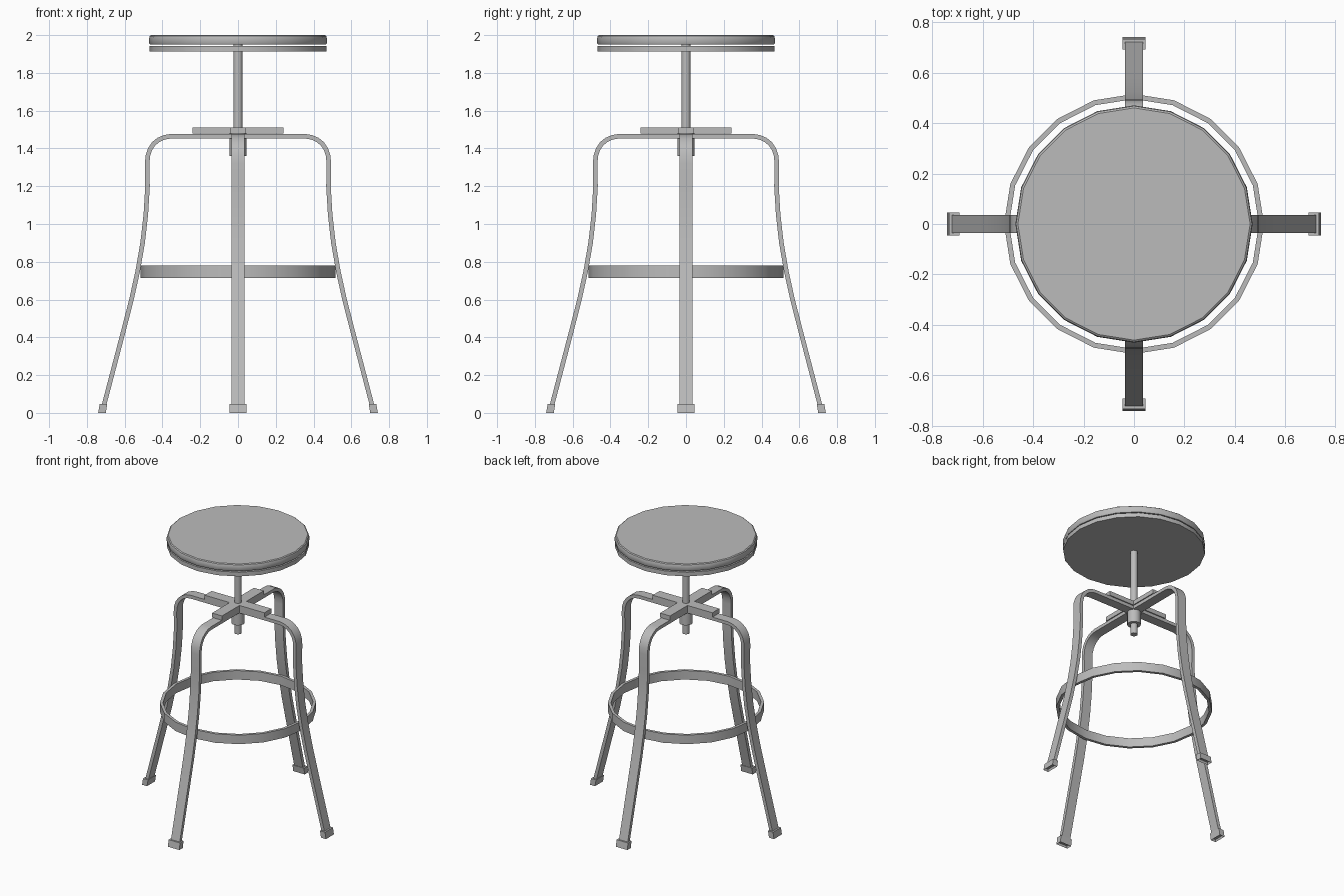
import bpy, bmesh, math
from mathutils import Vector, Matrix

cube = bpy.data.objects.get("Cube")
if cube:
    bpy.data.objects.remove(cube, do_unlink=True)

metal = bpy.data.materials.new("grey metal")
metal.use_nodes = True
GREY = (0.5, 0.5, 0.5, 1)
metal.diffuse_color = GREY
metal.node_tree.nodes["Principled BSDF"].inputs["Base Color"].default_value = GREY


def finish(name, bm, angle=35):
    bmesh.ops.recalc_face_normals(bm, faces=bm.faces)
    mesh = bpy.data.meshes.new(name)
    bm.to_mesh(mesh)
    bm.free()
    mesh.materials.append(metal)
    ob = bpy.data.objects.new(name, mesh)
    bpy.context.collection.objects.link(ob)
    bpy.ops.object.select_all(action='DESELECT')
    ob.select_set(True)
    bpy.context.view_layer.objects.active = ob
    bpy.ops.object.shade_smooth_by_angle(angle=math.radians(angle))
    return ob


def lathe(name, profile, sides, closed=False):
    """Turn an (r, z) profile around the z axis; open profiles get end caps."""
    bm = bmesh.new()
    rings = []
    for r, z in profile:
        rings.append([bm.verts.new((r * math.cos(a), r * math.sin(a), z))
                      for a in (2 * math.pi * i / sides for i in range(sides))])
    pairs = list(zip(rings, rings[1:]))
    if closed:
        pairs.append((rings[-1], rings[0]))
    else:
        bm.faces.new(rings[0])
        bm.faces.new(rings[-1])
    for a, b in pairs:
        for i in range(sides):
            j = (i + 1) % sides
            bm.faces.new((a[i], a[j], b[j], b[i]))
    return finish(name, bm)


def flat_bar(name, path, width, thick, turn):
    """Sweep a flat rectangular bar along an (x, z) path, turned about z."""
    bm = bmesh.new()
    pts = [Vector((x, 0, z)) for x, z in path]
    loops = []
    for i, p in enumerate(pts):
        t = (pts[min(i + 1, len(pts) - 1)] - pts[max(i - 1, 0)]).normalized()
        n = Vector((-t.z, 0, t.x)) * thick / 2
        side = Vector((0, width / 2, 0))
        loops.append([bm.verts.new(p + v) for v in (n + side, n - side, -n - side, -n + side)])
    for a, b in zip(loops, loops[1:]):
        for i in range(4):
            j = (i + 1) % 4
            bm.faces.new((a[i], a[j], b[j], b[i]))
    bm.faces.new(loops[0])
    bm.faces.new(loops[-1])
    bm.transform(Matrix.Rotation(turn, 4, 'Z'))
    return finish(name, bm)


# Seat: lower pan and rounded upper disc with a thin gap between
lathe("seat_pan", [(0.468, 1.913), (0.468, 1.943)], 20)
lathe("seat_top", [(0.466, 1.95), (0.47, 1.956), (0.47, 1.985), (0.467, 1.995), (0.46, 2.0)], 20)

# Screw spindle and hub
lathe("spindle", [(0.024, 1.285), (0.024, 1.952)], 16)
lathe("hub", [(0.045, 1.36), (0.045, 1.49)], 16)

# Foot ring
lathe("foot_ring", [(0.515, 0.715), (0.515, 0.78), (0.495, 0.78), (0.495, 0.715)], 20, closed=True)

# Leg arches: each is a pair of opposite legs bent from one bar
half = [(0.36, 1.464), (0.39, 1.459), (0.42, 1.446), (0.446, 1.425), (0.466, 1.396),
        (0.477, 1.362), (0.481, 1.32), (0.479, 1.2), (0.488, 1.05), (0.505, 0.9),
        (0.531, 0.75), (0.564, 0.6), (0.605, 0.44), (0.66, 0.23), (0.715, 0.02)]
arch = [(-x, z) for x, z in reversed(half)] + half
for name, turn in (("side_legs", 0), ("front_back_legs", math.pi / 2)):
    flat_bar(name, arch, 0.07, 0.024, turn)
    flat_bar(name + "_top_plate", [(-0.24, 1.494), (0.24, 1.494)], 0.08, 0.032, turn)

# Foot caps: slanted boxes, hollowed underneath
for i, name in enumerate(("left", "back", "right", "front")):
    bm = bmesh.new()
    bmesh.ops.create_cube(bm, size=1)
    for v in bm.verts:
        v.co = Vector((0.716 + v.co.x * 0.04 - v.co.z * 0.008, v.co.y * 0.092, (v.co.z + 0.5) * 0.048))
    bm.normal_update()
    base = [f for f in bm.faces if f.normal.z < -0.9]
    bmesh.ops.inset_region(bm, faces=base, thickness=0.007)
    for v in base[0].verts:
        v.co.z += 0.015
    bm.transform(Matrix.Rotation(i * math.pi / 2, 4, 'Z'))
    finish(name + "_foot_cap", bm)
